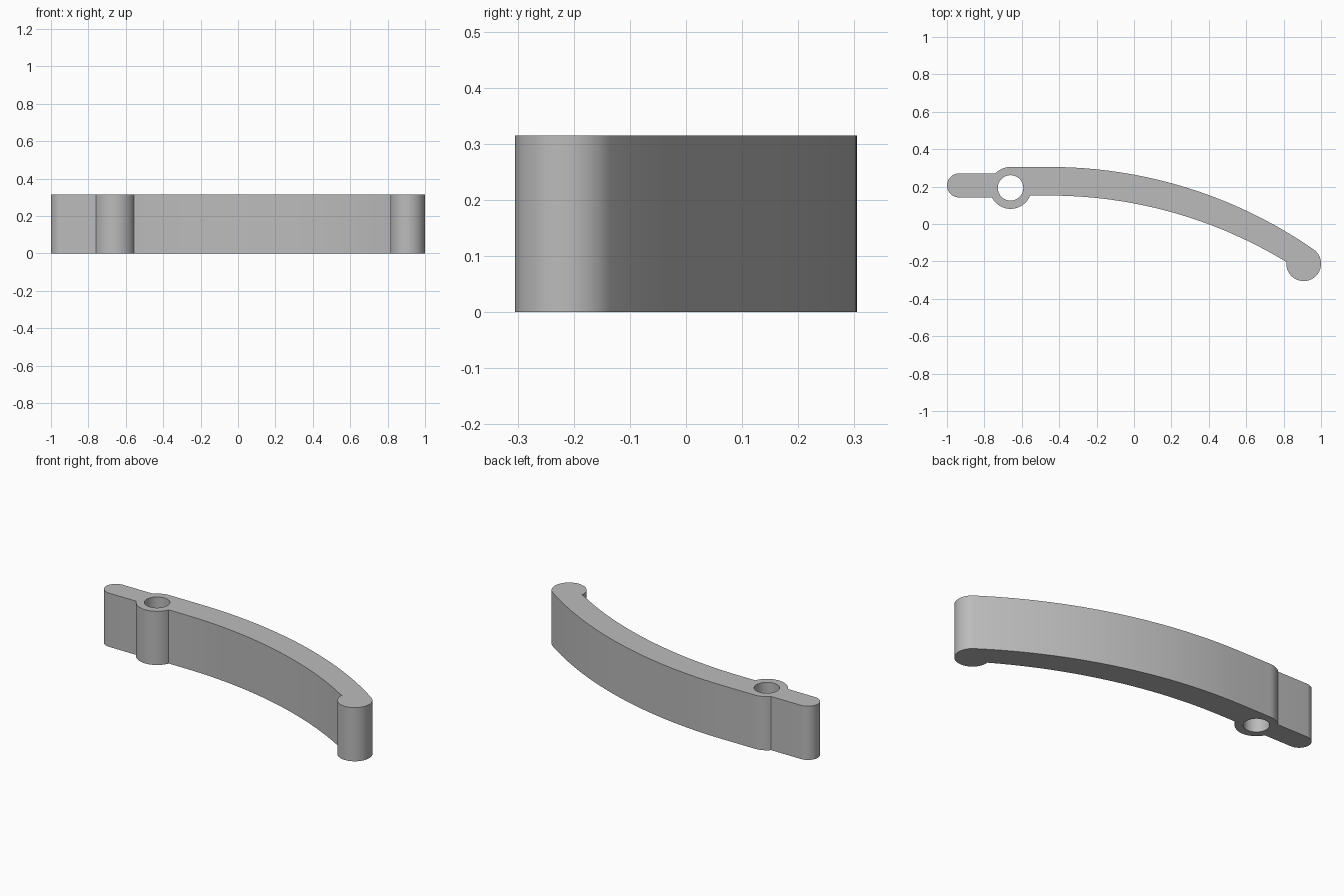
import bpy, bmesh
from math import sin, cos, asin, atan2, pi, radians, sqrt
from mathutils import Vector

cube = bpy.data.objects.get("Cube")
if cube:
    bpy.data.objects.remove(cube, do_unlink=True)

HEIGHT = 0.315
TAB, TAB_R = Vector((-0.936, 0.206)), 0.064
BOSS, BOSS_R, HOLE_R = Vector((-0.66, 0.193)), 0.112, 0.068
TIP, TIP_R = Vector((0.907, -0.212)), 0.093
BEND_X, OUTER_Y, INNER_Y = -0.45, 0.305, 0.152
INNER_R = 2.43


def arc(centre, radius, start, end, steps):
    """Points along a circular arc, angles in radians."""
    angles = [start + (end - start) * i / steps for i in range(steps + 1)]
    return [centre + radius * Vector((cos(a), sin(a))) for a in angles]


# Outer bend is tangent to the round tip
dx = TIP.x - BEND_X
drop = OUTER_Y - TIP.y
outer_r = (dx * dx + drop * drop - TIP_R ** 2) / (2 * (drop - TIP_R))
outer_c = Vector((BEND_X, OUTER_Y - outer_r))
inner_c = Vector((BEND_X, INNER_Y - INNER_R))
tangent = atan2(TIP.y - outer_c.y, dx)
inner_end = radians(58.8)

# Angles where the tab and arm meet the boss
tab_low = pi + asin((BOSS.y - TAB.y + TAB_R) / BOSS_R)
tab_high = pi - asin((TAB.y + TAB_R - BOSS.y) / BOSS_R)
arm_low = 2 * pi - asin((BOSS.y - INNER_Y) / BOSS_R)

# Counter-clockwise outline: tab, boss underside, arm, tip, arm back, boss top
outline = arc(TAB, TAB_R, pi / 2, 3 * pi / 2, 24)
outline += arc(BOSS, BOSS_R, tab_low, arm_low, 28)
outline += arc(inner_c, INNER_R, pi / 2, inner_end, 24)
outline += arc(TIP, TIP_R, radians(-188), tangent, 40)
outline += arc(outer_c, outer_r, tangent, pi / 2, 24)[1:]
outline += arc(BOSS, BOSS_R, pi / 2, tab_high, 10)
hole = arc(BOSS, HOLE_R, 0, 2 * pi, 48)[:-1]

# Filled and extruded profile with the pivot hole
curve = bpy.data.curves.new("lever_profile", "CURVE")
curve.dimensions = "2D"
curve.fill_mode = "BOTH"
curve.extrude = HEIGHT / 2
for points in (outline, hole):
    spline = curve.splines.new("POLY")
    spline.points.add(len(points) - 1)
    for target, p in zip(spline.points, points):
        target.co = (p.x, p.y, 0, 1)
    spline.use_cyclic_u = True
lever = bpy.data.objects.new("curved_lever_arm", curve)
bpy.context.collection.objects.link(lever)

bpy.ops.object.select_all(action="DESELECT")
lever.select_set(True)
bpy.context.view_layer.objects.active = lever
bpy.ops.object.convert(target="MESH")
lever = bpy.context.object

# Weld the caps to the walls and stand the part on the floor
bm = bmesh.new()
bm.from_mesh(lever.data)
bmesh.ops.remove_doubles(bm, verts=bm.verts, dist=0.0002)
bmesh.ops.translate(bm, verts=bm.verts, vec=(0, 0, HEIGHT / 2))
bmesh.ops.recalc_face_normals(bm, faces=bm.faces)
bm.to_mesh(lever.data)
bm.free()
bpy.ops.object.shade_smooth_by_angle(angle=radians(30))

# Plain grey
grey = bpy.data.materials.new("plain_grey")
grey.use_nodes = True
color = (0.5, 0.5, 0.5, 1)
grey.diffuse_color = color
grey.node_tree.nodes["Principled BSDF"].inputs["Base Color"].default_value = color
lever.data.materials.clear()
lever.data.materials.append(grey)
